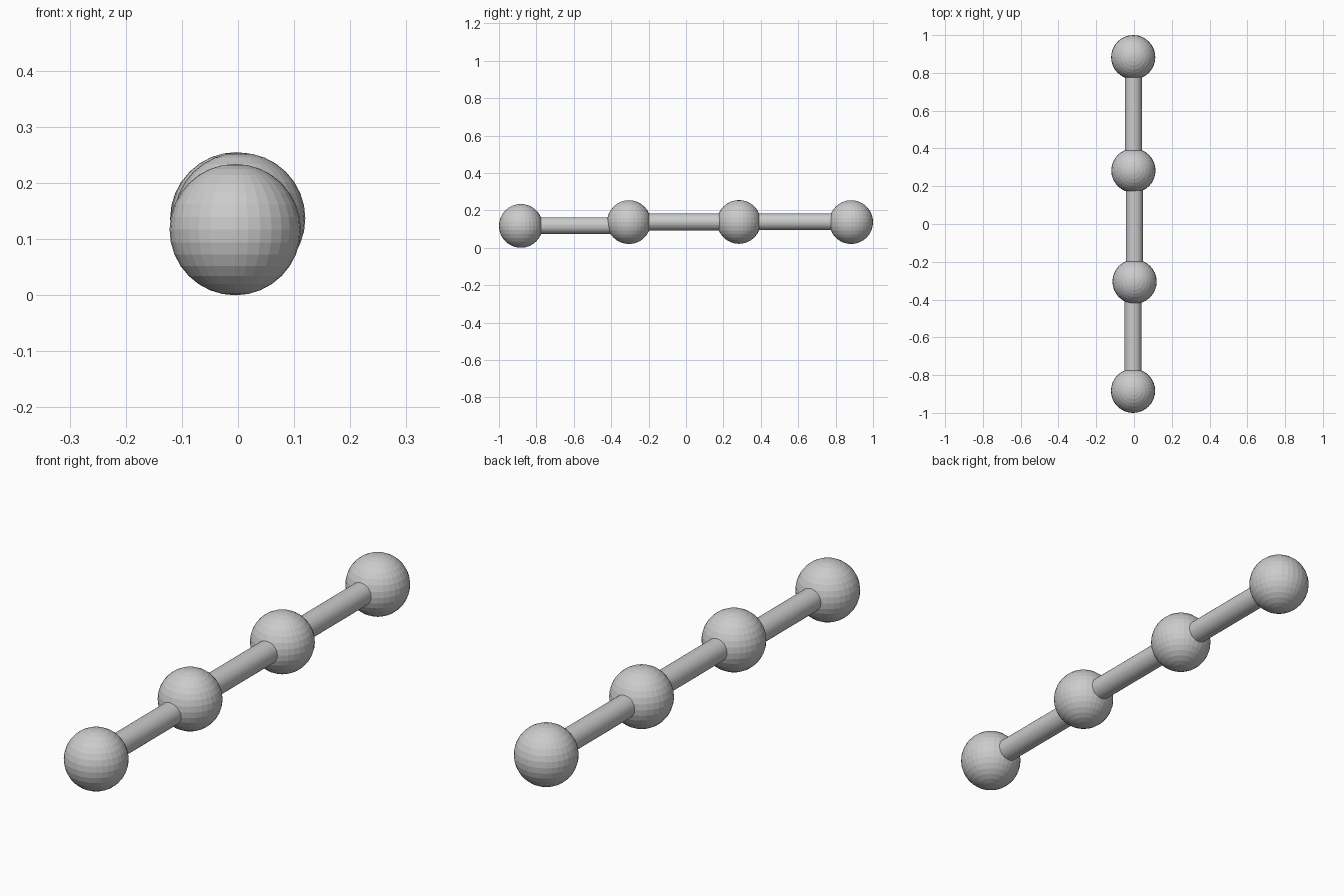
import bpy
import math

if "Cube" in bpy.data.objects:
    bpy.data.objects.remove(bpy.data.objects["Cube"])

RADIUS = 0.117
ROD_RADIUS = 0.045

grey = bpy.data.materials.new("light_grey")
grey.diffuse_color = (0.6, 0.6, 0.6, 1.0)
grey.use_nodes = True
grey.node_tree.nodes["Principled BSDF"].inputs["Base Color"].default_value = grey.diffuse_color

# Ball centres, front to back
centres = [
    (-0.005, -0.883, 0.117),
    (0.003, -0.305, 0.137),
    (-0.003, 0.283, 0.138),
    (-0.004, 0.883, 0.137),
]


def finish(name):
    obj = bpy.context.object
    obj.name = name
    obj.data.materials.append(grey)


# Faceted balls
for i, centre in enumerate(centres):
    bpy.ops.mesh.primitive_uv_sphere_add(
        segments=32, ring_count=16, radius=RADIUS, location=centre)
    finish(f"ball_{i + 1}")

# Straight rods, each level with the ball in front of it
for i, (a, b) in enumerate(zip(centres, centres[1:])):
    bpy.ops.mesh.primitive_cylinder_add(
        vertices=32, radius=ROD_RADIUS, depth=b[1] - a[1],
        location=(a[0], (a[1] + b[1]) / 2, a[2] + 0.001),
        rotation=(math.pi / 2, 0, 0))
    finish(f"rod_{i + 1}")
